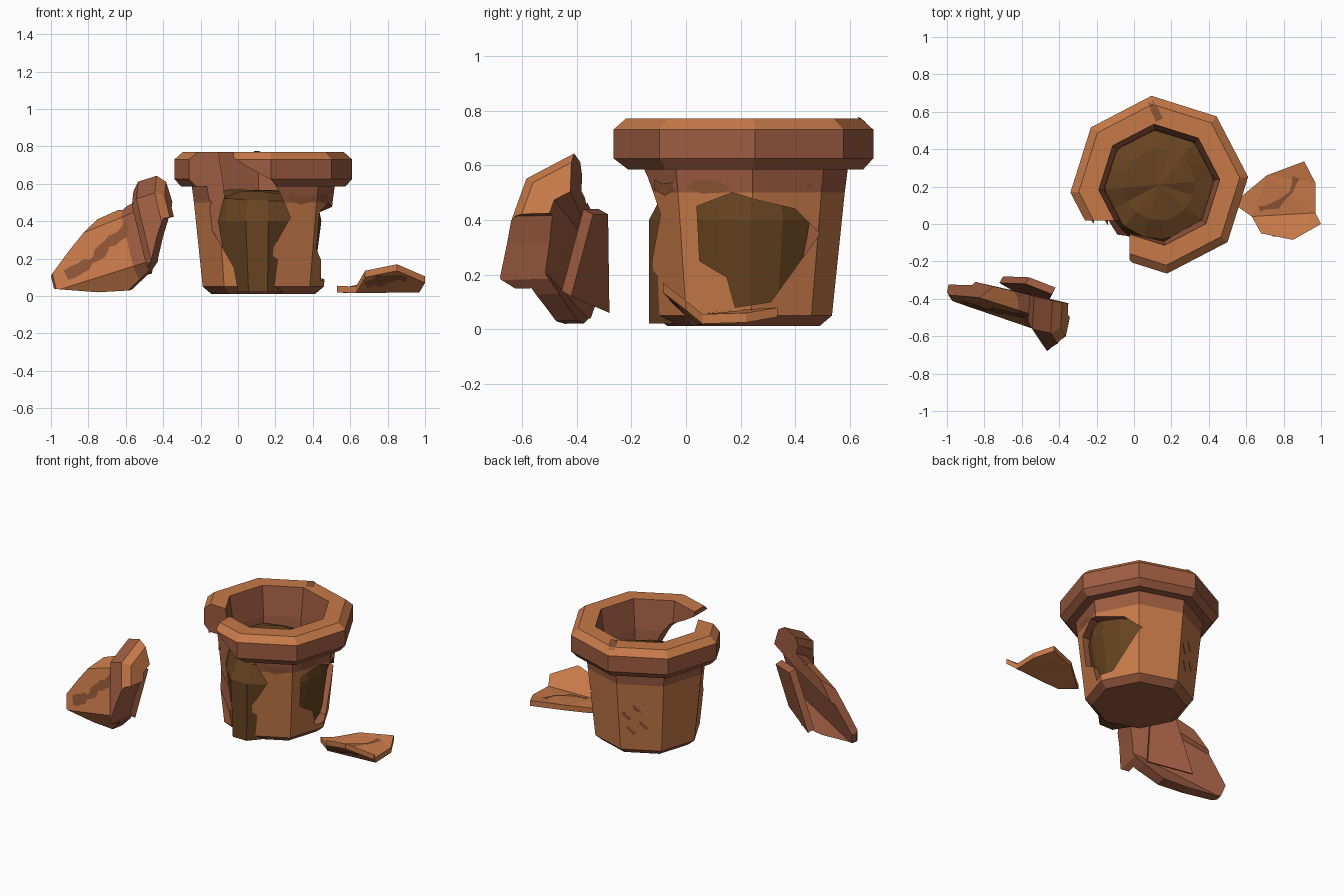
import bpy, bmesh, math, random
from mathutils import Vector, Matrix
from mathutils.bvhtree import BVHTree

if "Cube" in bpy.data.objects:
    bpy.data.objects.remove(bpy.data.objects["Cube"])

random.seed(4)
CX, CY, TURN = 0.135, 0.21, math.radians(5)


def material(name, rgb):
    m = bpy.data.materials.new(name)
    m.diffuse_color = (*rgb, 1)
    m.use_nodes = True
    m.node_tree.nodes["Principled BSDF"].inputs["Base Color"].default_value = m.diffuse_color
    return m


MATS = [material("terracotta", (0.57, 0.193, 0.066)),
        material("red_clay", (0.34, 0.107, 0.053)),
        material("soil", (0.135, 0.056, 0.015)),
        material("dark_stain", (0.27, 0.092, 0.036))]


def make(name, bm, mat=None):
    bmesh.ops.recalc_face_normals(bm, faces=bm.faces[:])
    if mat is not None:
        for f in bm.faces:
            f.material_index = mat
    me = bpy.data.meshes.new(name)
    bm.to_mesh(me)
    bm.free()
    for m in MATS:
        me.materials.append(m)
    ob = bpy.data.objects.new(name, me)
    bpy.context.collection.objects.link(ob)
    return ob


def lathe(profile, sides, turn):
    """Closed turned body whose profile starts and ends on the axis."""
    bm = bmesh.new()
    rings = []
    for r, z in profile:
        if r == 0:
            rings.append([bm.verts.new((CX, CY, z))] * sides)
        else:
            rings.append([bm.verts.new((CX + r * math.cos(turn + k * math.tau / sides),
                                        CY + r * math.sin(turn + k * math.tau / sides), z))
                          for k in range(sides)])
    for i in range(len(rings) - 1):
        a, b = rings[i], rings[i + 1]
        for k in range(sides):
            n = (k + 1) % sides
            vs = list(dict.fromkeys([a[k], a[n], b[n], b[k]]))
            bm.faces.new(vs).material_index = i
    return bm


def prism(name, pts, to3d, lo, hi):
    bm = bmesh.new()
    a = [bm.verts.new(to3d(p, lo)) for p in pts]
    b = [bm.verts.new(to3d(p, hi)) for p in pts]
    bm.faces.new(a)
    bm.faces.new(b[::-1])
    for i in range(len(a)):
        j = (i + 1) % len(a)
        bm.faces.new([a[i], a[j], b[j], b[i]])
    ob = make(name, bm, 1)
    ob.hide_render = True
    return ob


def boolean(ob, cutter, op):
    m = ob.modifiers.new("cut", 'BOOLEAN')
    m.object, m.operation, m.solver = cutter, op, 'EXACT'
    bpy.context.view_layer.update()
    dg = bpy.context.evaluated_depsgraph_get()
    me = bpy.data.meshes.new_from_object(ob.evaluated_get(dg))
    ob.modifiers.clear()
    ob.data = me


def stain(name, ob, line, width, to3d, start, direction):
    """Ragged thin strip projected on an object along a view direction."""
    src = bmesh.new()
    src.from_mesh(ob.data)
    tree = BVHTree.FromBMesh(src)
    bm = bmesh.new()
    d = Vector(direction)
    steps = []
    for i in range(len(line) - 1):
        p, q = Vector(line[i]), Vector(line[i + 1])
        side = Vector((p.y - q.y, q.x - p.x)).normalized()
        for s in range(3):
            c = p.lerp(q, s / 3)
            w = width * random.uniform(0.35, 1.0)
            pair = []
            for e in (c + side * w, c - side * w):
                hit, nor, _, _ = tree.ray_cast(Vector(to3d(e, start)), d)
                pair.append(hit - d * 0.005 if hit else None)
            steps.append(pair)
    for a, b in zip(steps, steps[1:]):
        quad = [a[0], b[0], b[1], a[1]]
        if None in quad:
            continue
        if max((u - v).length for u in quad for v in quad) < width * 5:
            bm.faces.new([bm.verts.new(v) for v in quad])
    src.free()
    return make(name, bm, 3)


def front(p, y): return (p[0], y, p[1])
def side(p, x): return (x, p[0], p[1])
def top(p, z): return (p[0], p[1], z)


# Eight-sided pot with thick rim
profile = [(0, .012), (.28, .012), (.325, .05), (.372, .5), (.383, .585), (.44, .585),
           (.477, .625), (.477, .73), (.432, .77), (.325, .77), (.297, .58), (.265, .03), (0, .03)]
band_mats = [1, 1, 0, 1, 1, 1, 1, 0, 0, 1, 1, 1]


def whole_pot(name):
    bm = lathe(profile, 8, TURN)
    for f in bm.faces:
        f.material_index = band_mats[f.material_index]
    return make(name, bm)


pot = whole_pot("broken_pot")
large_shard = whole_pot("large_rim_shard")

# Break outlines
upper = [(-.32, .85), (-.02, .85), (-.025, .74), (.06, .685), (.18, .62), (.22, .56), (.28, .42)]
left = [(-.1, .29), (-.18, .42), (-.14, .5), (-.2, .58), (-.31, .62)]
front_cut = prism("front_break", upper + [(.19, .26), (.17, .035), (.0, .035), (-.02, .15)] + left,
                  front, -.6, .02)
shard_cut = prism("shard_outline", upper + [(.24, .26), (.15, .035), (.08, .035), (-.02, .17)] + left,
                  front, -.6, .02)
side_cut = prism("side_break", [
    (.04, .45), (.17, .5), (.25, .475), (.40, .44), (.49, .35), (.31, .1), (.18, .08),
    (.15, .19), (.05, .25)], side, .33, .9)
boolean(pot, front_cut, 'DIFFERENCE')
boolean(pot, side_cut, 'DIFFERENCE')
boolean(large_shard, shard_cut, 'INTERSECT')
for c in (front_cut, side_cut, shard_cut):
    bpy.data.objects.remove(c)


# The missing front piece lies to the left, tipped over
def frame(a, b, c):
    e1 = (b - a).normalized()
    e3 = e1.cross(c - a).normalized()
    return Matrix((e1, e3.cross(e1), e3)).transposed()


s = [Vector(v) for v in ((.085, -.1, .02), (-.27, 0, .75), (.1, -.25, .68))]
t = [Vector(v) for v in ((-1, -.4, .05), (-.38, -.39, .63), (-.4, -.67, .16))]
rot = Matrix.Rotation(math.radians(-5), 3, 'Z') @ frame(*t) @ frame(*s).transposed()
me = large_shard.data
me.transform(rot.to_4x4())
lo = [min(v.co[i] for v in me.vertices) for i in range(3)]
hi = [max(v.co[i] for v in me.vertices) for i in range(3)]
me.transform(Matrix.Translation((-1 - lo[0], -.68 - lo[1], .02 - lo[2])))

# Splinter hanging behind the large shard
bm = bmesh.new()
a = [Vector(p) for p in ((-.56, -.285, .42), (-.42, -.34, .42), (-.46, -.42, .12), (-.70, -.28, .06))]
va = [bm.verts.new(p) for p in a]
vb = [bm.verts.new(p + Vector((-.02, -.035, .02))) for p in a]
bm.faces.new(va)
bm.faces.new(vb[::-1])
for i in range(4):
    j = (i + 1) % 4
    bm.faces.new([va[i], va[j], vb[j], vb[i]])
make("shard_splinter", bm, 1)

# Soil packed inside, uneven on top and spilling at the front break
bm = lathe([(0, .022), (.262, .022), (.312, .40), (.29, .525), (.19, .56), (0, .555)], 16, TURN)
for v in bm.verts:
    if v.co.z > .5:
        v.co.z += random.uniform(-.022, .014)
    elif v.co.y < 0 and .03 < v.co.x < .18:
        v.co.y = -.135
soil = make("soil", bm, 2)

# Small folded wall shard on the right
bm = bmesh.new()
fold = [(.63, .04, .05), (.97, .06, .055)]
flat = [fold[1], (.97, .22, .06), (.91, .335, .08), (.71, .26, .075), (.59, .16, .05), (.53, .11, .055)]
flap = [(.68, -.05, .135), (.85, -.085, .17), (1.0, 0, .105)]
vs = {p: bm.verts.new(p) for p in fold + flat + flap}
faces = [bm.faces.new([vs[p] for p in [fold[0]] + flat]),
         bm.faces.new([vs[p] for p in [fold[0]] + flap + [fold[1]]])]
bmesh.ops.triangulate(bm, faces=faces)
ext = bmesh.ops.extrude_face_region(bm, geom=bm.faces[:], use_keep_orig=True)
for v in ext["geom"]:
    if isinstance(v, bmesh.types.BMVert):
        v.co.z = max(.004, v.co.z - .035)
small_shard = make("small_wall_shard", bm, 0)

# Dark weathered streaks
stain("rim_stain", pot, [(.08, .675), (.11, .61), (.15, .53)], .025, top, 2, (0, 0, -1))
stain("front_right_stain", pot, [(.24, .54), (.33, .51), (.44, .53), (.5, .5)], .03, front, -2, (0, 1, 0))
for i, spot in enumerate([(-.05, .2), (.02, .16), (.04, .26), (-.02, .31)]):
    stain("back_stain_%d" % i, pot, [spot, (spot[0] + .03, spot[1] + .03), (spot[0] + .04, spot[1] + .06)],
          .015, front, 2, (0, -1, 0))
stain("side_stain", pot, [(.44, .53), (.47, .52)], .012, side, 2, (-1, 0, 0))
stain("large_shard_stain", large_shard,
      [(-.92, .11), (-.84, .15), (-.76, .2), (-.70, .28), (-.62, .33), (-.58, .42)],
      .034, front, -2, (0, 1, 0))
stain("small_shard_stain", small_shard,
      [(.67, .08), (.76, .10), (.84, .17), (.88, .29)], .024, top, 2, (0, 0, -1))
stain("small_shard_base_stain", small_shard,
      [(.68, .06), (.75, .08), (.86, .1), (.92, .08)], .035, front, -2, (0, 1, 0))
